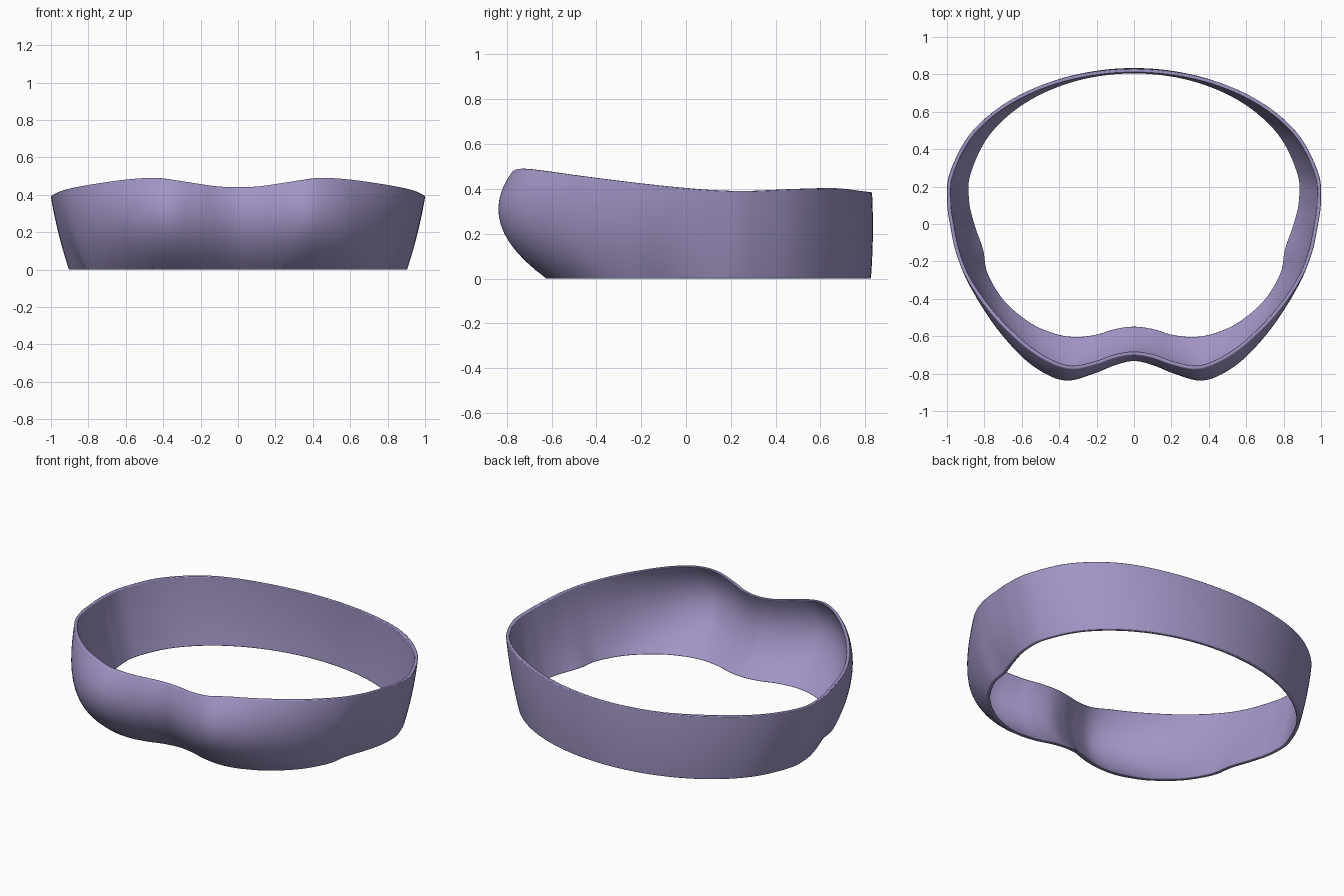
import bpy, bmesh, math
from mathutils import Vector

if "Cube" in bpy.data.objects:
    bpy.data.objects.remove(bpy.data.objects["Cube"])

# Half outline, back to front: bottom xy, bulge xy, rim xy, rim height
half = []
for deg, z in ((90, .385), (70, .39), (50, .403), (30, .40), (10, .391)):
    c, s = math.cos(math.radians(deg)), math.sin(math.radians(deg))
    half.append((.905*c, .16+.665*s, .97*c, .16+.674*s, 1.0*c, .16+.67*s, z))
half += [
    (.90, .12, .968, .12, 1.0, .12, .395),
    (.87, -.01, .953, -.01, .983, -.01, .405),
    (.825, -.14, .925, -.16, .95, -.16, .42),
    (.80, -.27, .875, -.32, .885, -.31, .437),
    (.71, -.42, .76, -.52, .755, -.49, .46),
    (.57, -.54, .61, -.70, .59, -.65, .482),
    (.44, -.60, .475, -.80, .45, -.74, .49),
    (.32, -.622, .355, -.836, .33, -.775, .477),
    (.20, -.61, .22, -.80, .20, -.75, .457),
    (.10, -.58, .10, -.752, .10, -.715, .444),
    (0, -.567, 0, -.73, 0, -.70, .44),
]
mirrored = [(-a, b, -c, d, -e, f, z) for a, b, c, d, e, f, z in half[1:-1]]
stations = half + mirrored[::-1]

STEPS, ROWS, WALL = 8, 12, .02
N = len(stations)


def spline(u):
    """Closed Catmull-Rom through the stations."""
    i, t = int(u), u - int(u)
    p = [stations[(i + k) % N] for k in (-1, 0, 1, 2)]
    return [.5*(2*b + (c-a)*t + (2*a-5*b+4*c-d)*t*t + (3*b-a-3*c+d)*t**3)
            for a, b, c, d in zip(*p)]


def wall_point(s, v):
    """Curve through bottom, bulge (v = 0.6) and rim."""
    l0, l1, l2 = (v-.6)*(v-1)/.6, v*(v-1)/-.24, v*(v-.6)/.4
    return Vector((l0*s[0]+l1*s[2]+l2*s[4], l0*s[1]+l1*s[3]+l2*s[5], s[6]*v))


# Outer and inner walls joined into a closed band
cols = [spline(k / STEPS) for k in range(N * STEPS)]
M = len(cols)
grid = [[wall_point(s, r / ROWS) for r in range(ROWS + 1)] for s in cols]
bm = bmesh.new()
loops = []
for k in range(M):
    inner = []
    for r in range(ROWS + 1):
        t = grid[(k+1) % M][r] - grid[k-1][r]
        n = Vector((t.y, -t.x, 0)).normalized()
        inner.append(grid[k][r] + n * WALL)
    loops.append([bm.verts.new(p) for p in grid[k] + inner[::-1]])
L = len(loops[0])
for k in range(M):
    a, b = loops[k], loops[(k+1) % M]
    for j in range(L):
        bm.faces.new((a[j], b[j], b[(j+1) % L], a[(j+1) % L]))
bmesh.ops.recalc_face_normals(bm, faces=bm.faces)

mesh = bpy.data.meshes.new("contoured_band")
bm.to_mesh(mesh)
bm.free()
band = bpy.data.objects.new("contoured_band", mesh)
bpy.context.collection.objects.link(band)

# Lavender finish, smooth walls, softened rims
mat = bpy.data.materials.new("lavender")
mat.diffuse_color = (.36, .30, .56, 1)
mat.use_nodes = True
mat.node_tree.nodes["Principled BSDF"].inputs["Base Color"].default_value = mat.diffuse_color
mesh.materials.append(mat)
bpy.context.view_layer.objects.active = band
band.select_set(True)
bpy.ops.object.shade_smooth_by_angle(angle=math.radians(35))
bev = band.modifiers.new("soft_rims", 'BEVEL')
bev.width, bev.segments = .004, 2
bev.limit_method, bev.angle_limit = 'ANGLE', math.radians(40)
